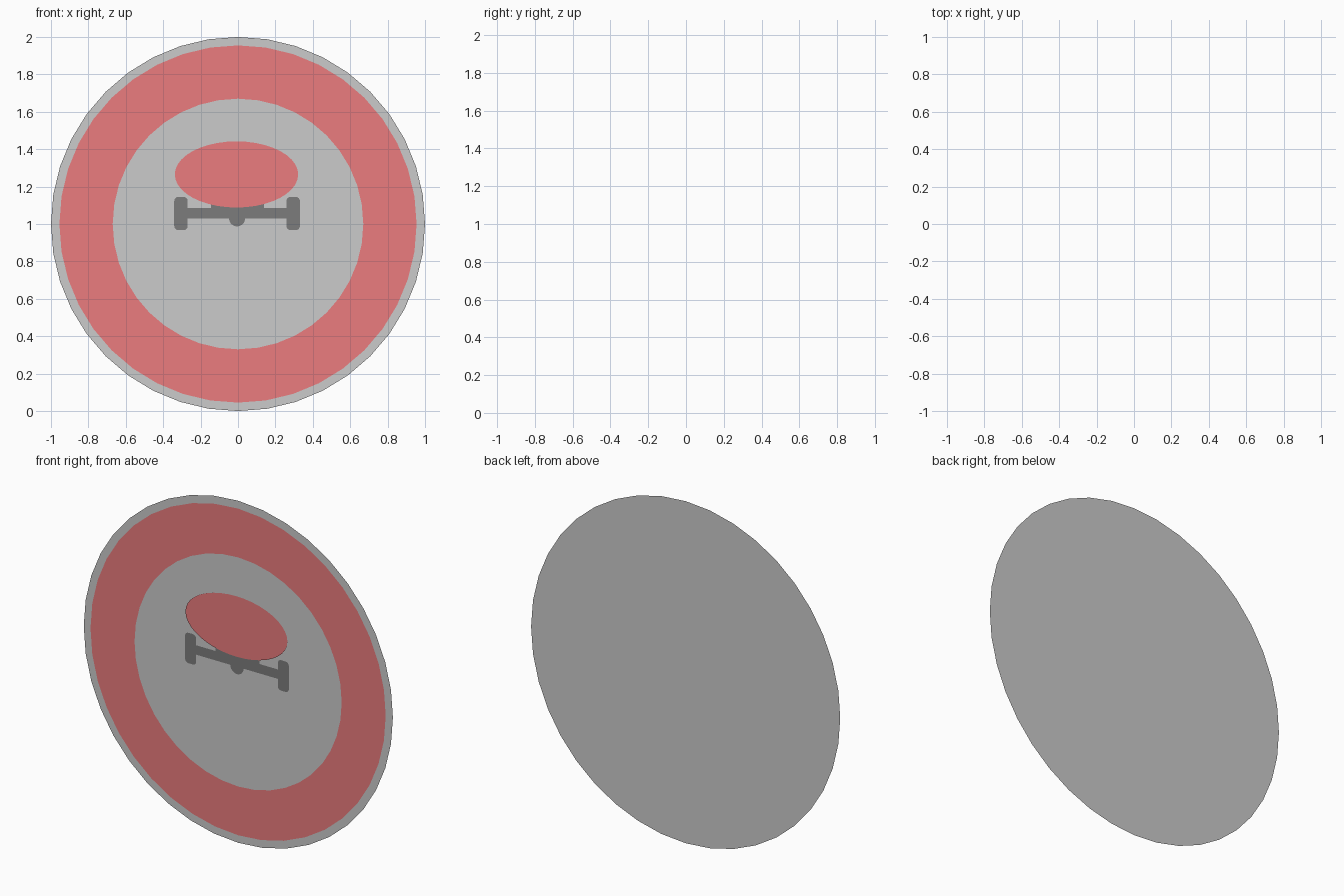
import bpy
import bmesh
from math import sin, cos, pi

if "Cube" in bpy.data.objects:
    bpy.data.objects.remove(bpy.data.objects["Cube"])

SIDES = 40


def material(name, rgb):
    mat = bpy.data.materials.new(name)
    mat.diffuse_color = (*rgb, 1)
    mat.use_nodes = True
    mat.node_tree.nodes["Principled BSDF"].inputs["Base Color"].default_value = mat.diffuse_color
    return mat


red = material("sign_red", (0.83, 0.2, 0.21))
black = material("sign_black", (0.2, 0.2, 0.2))


def plate(name, faces, y, mat=None):
    """Flat sheet facing -y from counter-clockwise (x, z) outlines."""
    bm = bmesh.new()
    for outline in faces:
        bm.faces.new([bm.verts.new((x, y, z)) for x, z in outline])
    bmesh.ops.remove_doubles(bm, verts=bm.verts, dist=1e-5)
    mesh = bpy.data.meshes.new(name)
    bm.to_mesh(mesh)
    bm.free()
    obj = bpy.data.objects.new(name, mesh)
    bpy.context.collection.objects.link(obj)
    if mat:
        mesh.materials.append(mat)
    return obj


def ellipse(cx, cz, rx, rz, n=SIDES):
    return [(cx + rx * cos(2 * pi * i / n), cz + rz * sin(2 * pi * i / n)) for i in range(n)]


def rounded_rect(x0, x1, z0, z1, r, n=4):
    corners = [(x1 - r, z1 - r), (x0 + r, z1 - r), (x0 + r, z0 + r), (x1 - r, z0 + r)]
    return [(cx + r * cos((q + i / n) * pi / 2), cz + r * sin((q + i / n) * pi / 2))
            for q, (cx, cz) in enumerate(corners) for i in range(n + 1)]


def rect(x0, x1, z0, z1):
    return [(x0, z0), (x1, z0), (x1, z1), (x0, z1)]


def band(lower, upper):
    """Quads between two matching lines of points."""
    return [[lower[i], lower[i + 1], upper[i + 1], upper[i]] for i in range(len(lower) - 1)]


# Backing disc
plate("sign_disc", [ellipse(0, 1, 1, 1)], 0.003)

# Red border ring
outer = ellipse(0, 1, 0.955, 0.955)
inner = ellipse(0, 1, 0.67, 0.67)
plate("border_ring", band(inner + inner[:1], outer + outer[:1])[::1], 0.001, red).data.flip_normals()

# Water: wavy band below the vehicle
xs = [-0.52 + i / 36 for i in range(37)]
low = [(x, 0.79 + 0.034 * cos(2 * pi * (x - 0.0) / 0.45)) for x in xs]
plate("water_wave", band(low, [(x, z + 0.08) for x, z in low]), 0.001)

# Vehicle undercarriage
plate("axle", [rect(-0.28, 0.27, 1.03, 1.085)], -0.002, black)
plate("tank_bracket", [rect(-0.145, 0.14, 1.085, 1.13)], -0.002, black)
plate("axle_hub", [ellipse(-0.005, 1.03, 0.043, 0.043, 24)], -0.0022, black)
for side, x in (("left", -0.305), ("right", 0.295)):
    plate(side + "_wheel", [rounded_rect(x - 0.036, x + 0.036, 0.967, 1.145, 0.022)], -0.0024, black)

# Tank
plate("tank", [ellipse(-0.008, 1.265, 0.33, 0.177)], -0.003, red)
